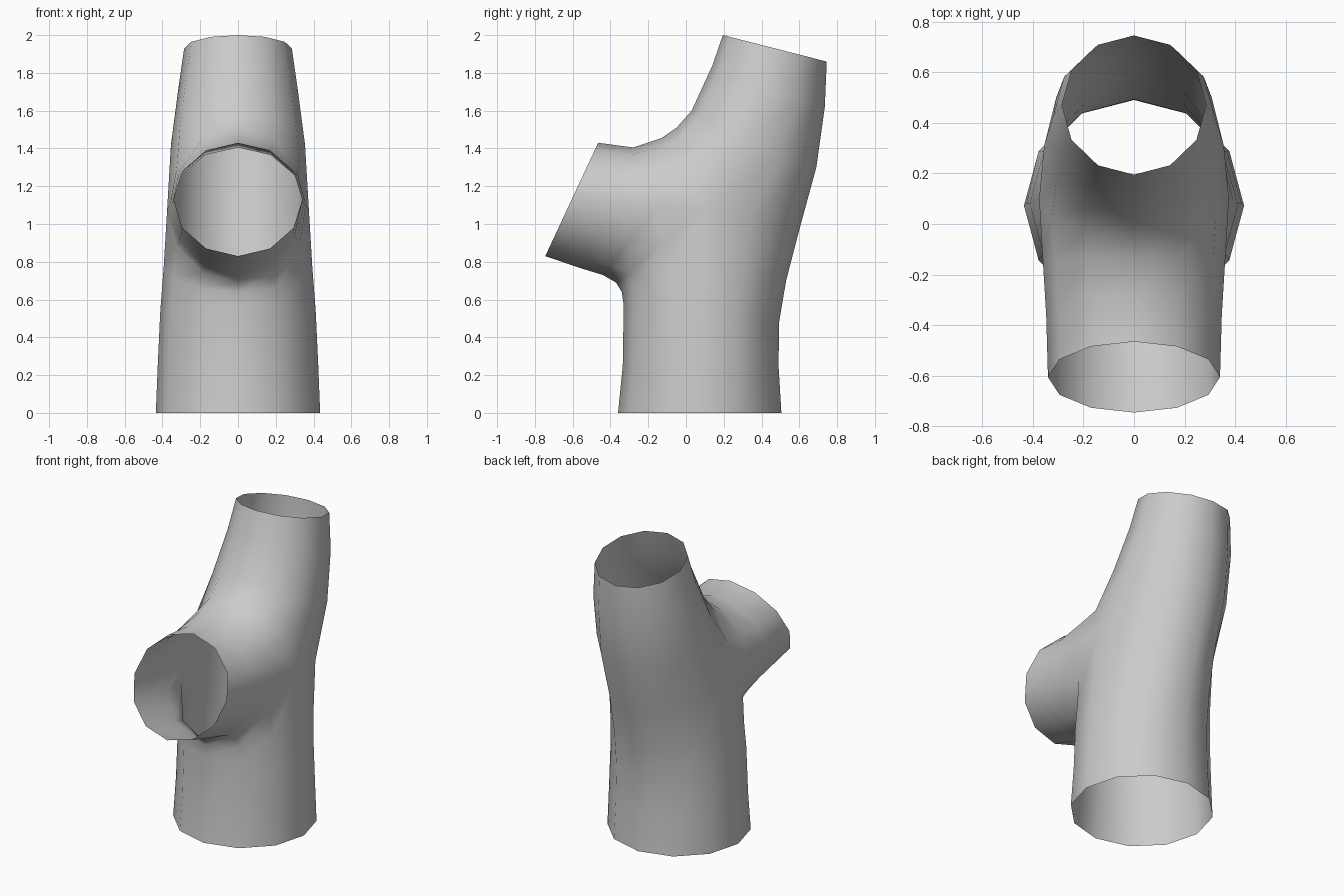
import bpy, bmesh, math
from mathutils import Vector

if "Cube" in bpy.data.objects:
    bpy.data.objects.remove(bpy.data.objects["Cube"])

HALF = 6  # segments per half ring, 12 sides in total

# Each ring: (y, z) of first edge, second edge, side centre, then half width
JOIN_C, JOIN_W = (0.10, 1.08), 0.375
UNDER, UPPER, BACK = (-0.37, 0.69), (-0.05, 1.51), (0.60, 0.97)

trunk = [
    ((-0.36, 0.0), (0.505, 0.0), (0.0725, 0.0), 0.435),
    ((-0.335, 0.25), (0.49, 0.25), (0.08, 0.25), 0.425),
    ((-0.33, 0.57), (0.493, 0.48), (0.08, 0.53), 0.412),
    ((-0.34, 0.64), (0.53, 0.70), (0.09, 0.78), 0.393),
    (UNDER, BACK, JOIN_C, JOIN_W),
]
branch = [
    (UNDER, UPPER, JOIN_C, JOIN_W),
    ((-0.44, 0.73), (-0.13, 1.455), (-0.15, 1.10), 0.36),
    ((-0.57, 0.77), (-0.28, 1.405), (-0.36, 1.11), 0.347),
    ((-0.745, 0.83), (-0.465, 1.43), (-0.605, 1.13), 0.34),
]
neck = [
    (UPPER, BACK, JOIN_C, JOIN_W),
    ((0.03, 1.60), (0.69, 1.30), (0.31, 1.42), 0.355),
    ((0.14, 1.84), (0.735, 1.62), (0.43, 1.70), 0.318),
    ((0.195, 2.0), (0.745, 1.86), (0.47, 1.93), 0.285),
]


def ring(first, second, centre, width):
    """Two half ellipses that meet at the left and right sides."""
    c = Vector((0, *centre))
    pts = []
    for i in range(2 * HALF):
        t = math.pi * i / HALF
        tip = Vector((0, *(first if math.cos(t) > 0 else second)))
        pts.append(c + (tip - c) * abs(math.cos(t)) + Vector((width * math.sin(t), 0, 0)))
    return pts


def loft(bm, rings):
    """Open tube through a list of rings."""
    loops = [[bm.verts.new(p) for p in ring(*r)] for r in rings]
    n = 2 * HALF
    for a, b in zip(loops, loops[1:]):
        for i in range(n):
            j = (i + 1) % n
            bm.faces.new((a[i], a[j], b[j], b[i]))


# Three tubes welded along their shared junction arcs
bm = bmesh.new()
for tube in (trunk, branch, neck):
    loft(bm, tube)
bmesh.ops.remove_doubles(bm, verts=bm.verts, dist=0.0005)
bmesh.ops.recalc_face_normals(bm, faces=bm.faces)
bm.faces.ensure_lookup_table()
# Open surface: make sure the rearmost face points backwards
rear = max(bm.faces, key=lambda f: f.calc_center_median().y)
if rear.normal.y < 0:
    bmesh.ops.reverse_faces(bm, faces=bm.faces)

mesh = bpy.data.meshes.new("branching_pipe")
bm.to_mesh(mesh)
bm.free()
mesh.shade_smooth()

grey = bpy.data.materials.new("light grey")
grey.diffuse_color = (0.6, 0.6, 0.6, 1)
grey.use_nodes = True
grey.node_tree.nodes["Principled BSDF"].inputs["Base Color"].default_value = grey.diffuse_color
mesh.materials.append(grey)

pipe = bpy.data.objects.new("branching_pipe", mesh)
bpy.context.collection.objects.link(pipe)
